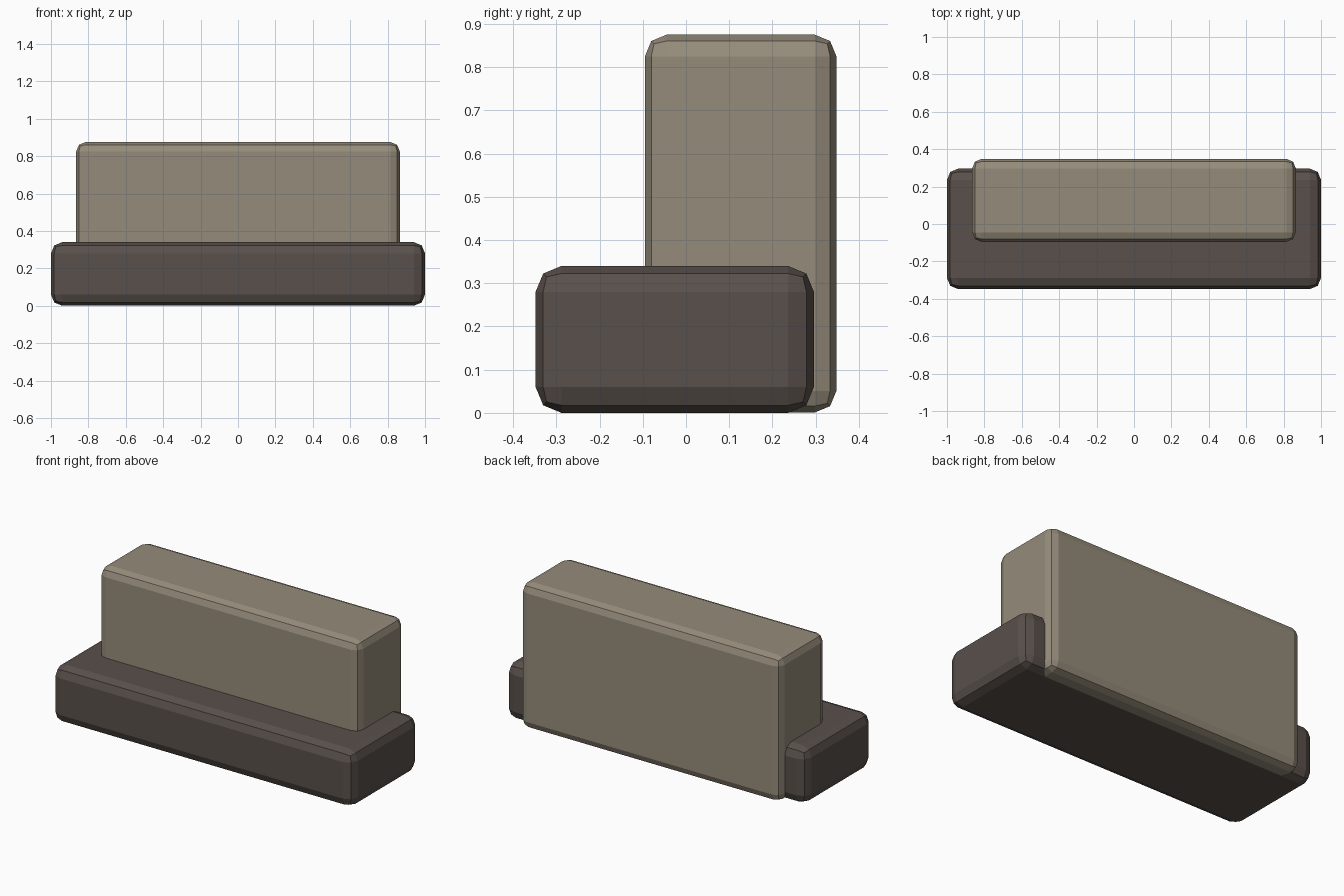
import bpy

default = bpy.data.objects.get("Cube")
if default:
    bpy.data.objects.remove(default, do_unlink=True)


def make_material(name, rgb):
    mat = bpy.data.materials.new(name)
    mat.use_nodes = True
    colour = (*rgb, 1.0)
    mat.diffuse_color = colour
    mat.node_tree.nodes["Principled BSDF"].inputs["Base Color"].default_value = colour
    return mat


def rounded_box(name, low, high, radius, mat):
    """Box between two corners with two-step rounded edges, flat shaded."""
    centre = [(a + b) / 2 for a, b in zip(low, high)]
    size = [b - a for a, b in zip(low, high)]
    bpy.ops.mesh.primitive_cube_add(size=1, location=centre)
    obj = bpy.context.object
    obj.name = name
    obj.scale = size
    bpy.ops.object.transform_apply(location=False, rotation=False, scale=True)
    bevel = obj.modifiers.new("rounded_edges", "BEVEL")
    bevel.width = radius
    bevel.segments = 2
    bevel.limit_method = 'NONE'
    obj.data.materials.append(mat)
    return obj


dark_brown = make_material("dark brown", (0.10, 0.08, 0.07))
warm_taupe = make_material("warm taupe", (0.30, 0.26, 0.195))

# Wide low base
rounded_box("base", (-1, -0.348, 0), (1, 0.296, 0.34), 0.06, dark_brown)

# Tall back block, its underside a hair above the base's
rounded_box("back_block", (-0.865, -0.095, 0.001), (0.865, 0.348, 0.875), 0.05, warm_taupe)
